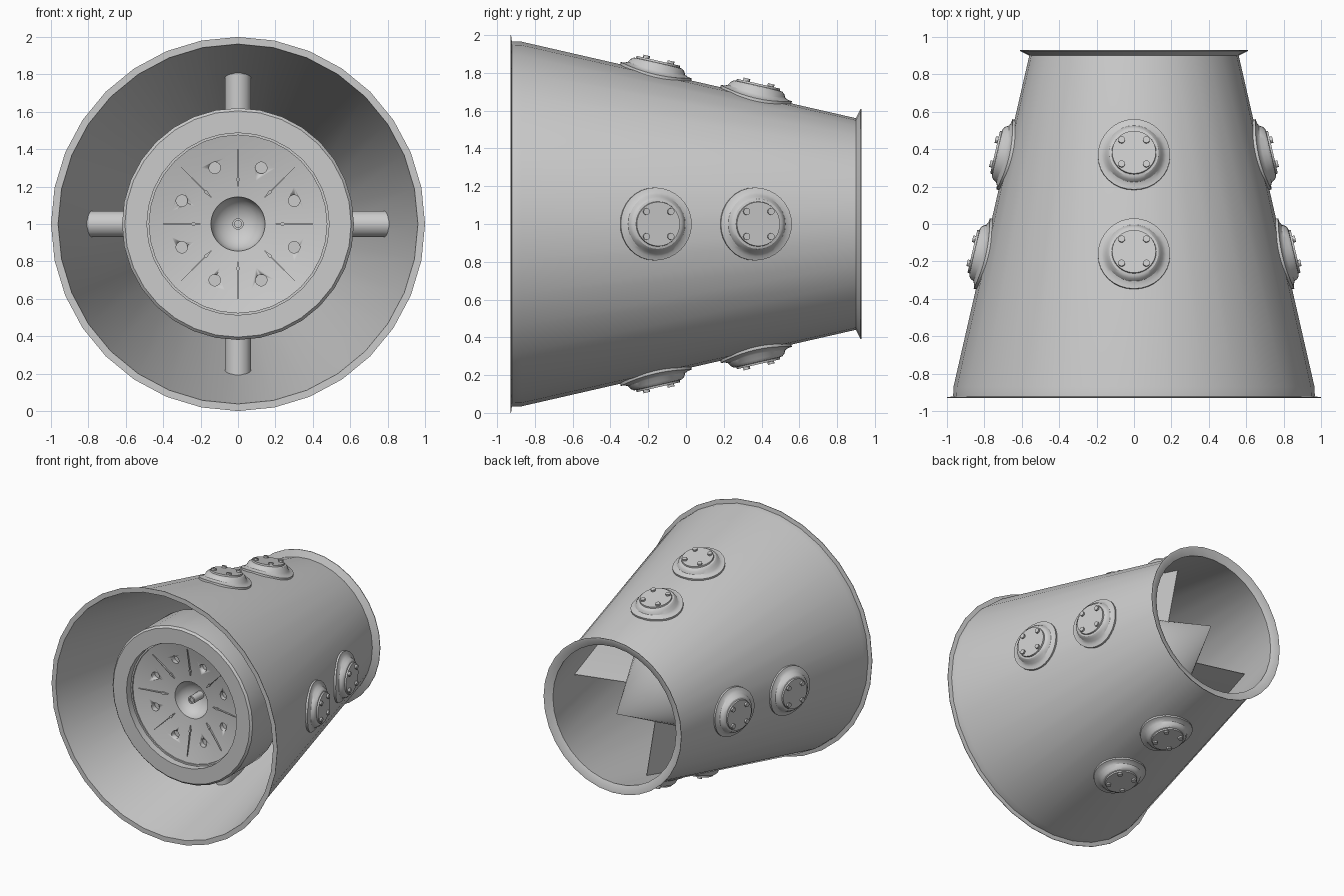
import bpy, bmesh, math
from mathutils import Matrix, Vector

if "Cube" in bpy.data.objects:
    bpy.data.objects.remove(bpy.data.objects["Cube"])

SEG = 32
SLOPE = (0.965 - 0.56) / 1.77          # taper of the housing
TILT = math.atan(SLOPE)
AXIS = Matrix.Translation((0, 0, 1))   # everything turns about the y axis at z = 1


def shell_radius(y):
    return 0.965 - (y + 0.87) * SLOPE


def spin(angle):
    return AXIS @ Matrix.Rotation(angle, 4, 'Y')


def finish(name, bm, angle=30):
    bmesh.ops.remove_doubles(bm, verts=bm.verts, dist=1e-5)
    bmesh.ops.recalc_face_normals(bm, faces=bm.faces)
    me = bpy.data.meshes.new(name)
    bm.to_mesh(me)
    bm.free()
    ob = bpy.data.objects.new(name, me)
    bpy.context.collection.objects.link(ob)
    bpy.ops.object.select_all(action='DESELECT')
    ob.select_set(True)
    bpy.context.view_layer.objects.active = ob
    bpy.ops.object.shade_smooth_by_angle(angle=math.radians(angle))
    return ob


def bridge_rings(bm, rings):
    for a, b in zip(rings, rings[1:]):
        n = len(a)
        for i in range(n):
            j = (i + 1) % n
            bm.faces.new((a[i], a[j], b[j], b[i]))


def lathe(name, profile, closed=False, seg=SEG):
    """Revolve (radius, y) points about the main axis."""
    bm = bmesh.new()
    rings = []
    for r, y in profile:
        rings.append([bm.verts.new((r * math.cos(2 * math.pi * i / seg), y,
                                    1 + r * math.sin(2 * math.pi * i / seg)))
                      for i in range(seg)])
    bridge_rings(bm, rings + ([rings[0]] if closed else []))
    return finish(name, bm)


def add_cylinder(bm, matrix, r, depth, seg=16):
    bmesh.ops.create_cone(bm, cap_ends=True, segments=seg, radius1=r, radius2=r,
                          depth=depth, matrix=matrix)


# Tapered outer housing with front lip and flared rear flange
lathe("outer_housing", [
    (1.0, -0.93), (1.0, -0.926), (0.967, -0.922), (0.965, -0.87), (0.56, 0.90),
    (0.61, 0.925), (0.61, 0.93), (0.595, 0.93), (0.545, 0.905),
    (0.95, -0.87), (0.962, -0.93)], closed=True)

# Central body: front ring, dished plate with central bowl, long tail cone
bowl = [(0.145 * math.cos(a), -0.59 + 0.12 * math.sin(a))
        for a in [math.pi / 2 * k / 6 for k in range(6, -1, -1)]]
body = lathe("central_body", bowl + [
    (0.25, -0.602), (0.36, -0.622), (0.475, -0.65), (0.475, -0.66), (0.487, -0.66),
    (0.487, -0.715), (0.605, -0.715), (0.62, -0.70), (0.62, -0.36),
    (0.60, -0.30), (0.0, 0.88)])

# Eight drilled holes in the plate
bm = bmesh.new()
for k in range(8):
    a = math.radians(22.5 + 45 * k)
    m = (Matrix.Translation((0.325 * math.cos(a), -0.62, 1 + 0.325 * math.sin(a)))
         @ Matrix.Rotation(math.pi / 2, 4, 'X'))
    add_cylinder(bm, m, 0.031, 0.08)
cutter = finish("hole_cutter", bm)
cutter.hide_render = True
mod = body.modifiers.new("holes", 'BOOLEAN')
mod.operation = 'DIFFERENCE'
mod.solver = 'EXACT'
mod.object = cutter
bpy.context.view_layer.objects.active = body
bpy.ops.object.modifier_apply(modifier=mod.name)
bpy.data.objects.remove(cutter)

# Centre bolt standing in the bowl
lathe("centre_bolt", [(0, -0.58), (0.018, -0.58), (0.018, -0.59), (0.03, -0.59),
                      (0.03, -0.46), (0, -0.46)], seg=16)

# Eight thin radial ribs with a small pointed inner end
bm = bmesh.new()
RIB = [(0.20, 0.0015), (0.245, 0.009), (0.25, 0.003), (0.43, 0.001)]
for k in range(8):
    m = spin(math.radians(45 * k))
    rings = []
    for r, w in RIB:
        y = -0.59 - (r - 0.145) * 0.182
        rings.append([bm.verts.new(m @ Vector(p)) for p in
                      ((-w, y + 0.01, r), (w, y + 0.01, r), (w, y - 0.006, r), (-w, y - 0.006, r))])
    bridge_rings(bm, rings)
    bm.faces.new(rings[0])
    bm.faces.new(rings[-1])
finish("plate_ribs", bm)

# Four teardrop-section struts between body and housing
HALF = [(0.006, 0.022), (0.025, 0.045), (0.055, 0.062), (0.10, 0.07), (0.25, 0.07)]
SECTION = ([(0, 0)] + HALF + [(1, 0.002)] + [(1, -0.002)] + [(t, -w) for t, w in reversed(HALF)])
bm = bmesh.new()
for k in range(4):
    m = spin(math.radians(90 * k))
    inner, outer = [], []
    for t, w in SECTION:
        yi = -0.25 + t * 0.63
        yo = -0.25 + t * 0.75
        inner.append(bm.verts.new(m @ Vector((w, yi, 0.20))))
        outer.append(bm.verts.new(m @ Vector((w, yo, shell_radius(yo) - 0.008))))
    bridge_rings(bm, [inner, outer])
    bm.faces.new(inner)
    bm.faces.new(outer)
finish("struts", bm, 35)

# Inspection covers: flange hugs the housing, raised round cap with four screws
# profile: radius, height, how much the ring follows the housing curve
COVER = [(0.193, -0.012, 1), (0.193, 0.012, 1), (0.172, 0.014, 1), (0.155, 0.022, 0.8),
         (0.145, 0.04, 0.35), (0.132, 0.05, 0.1), (0.119, 0.052, 0), (0.117, 0.063, 0),
         (0.0, 0.063, 0)]
for row, y0 in (("front", -0.16), ("rear", 0.37)):
    R = shell_radius(y0)
    covers, screws = bmesh.new(), bmesh.new()
    for k in range(4):
        m = (spin(math.radians(90 * k)) @ Matrix.Translation((0, y0, R))
             @ Matrix.Rotation(-TILT, 4, 'X'))
        rings = []
        for r, h, follow in COVER:
            ring = []
            for i in range(SEG):
                a = 2 * math.pi * i / SEG
                u, v = r * math.cos(a), r * math.sin(a)
                ring.append(covers.verts.new(m @ Vector((u, v, h - follow * u * u / (2 * R)))))
            rings.append(ring)
        bridge_rings(covers, rings)
        for sx in (-1, 1):
            for sy in (-1, 1):
                s = m @ Matrix.Translation((sx * 0.066, sy * 0.066, 0.066))
                add_cylinder(screws, s, 0.018, 0.022, 12)
    finish(row + "_covers", covers)
    finish(row + "_cover_screws", screws)
